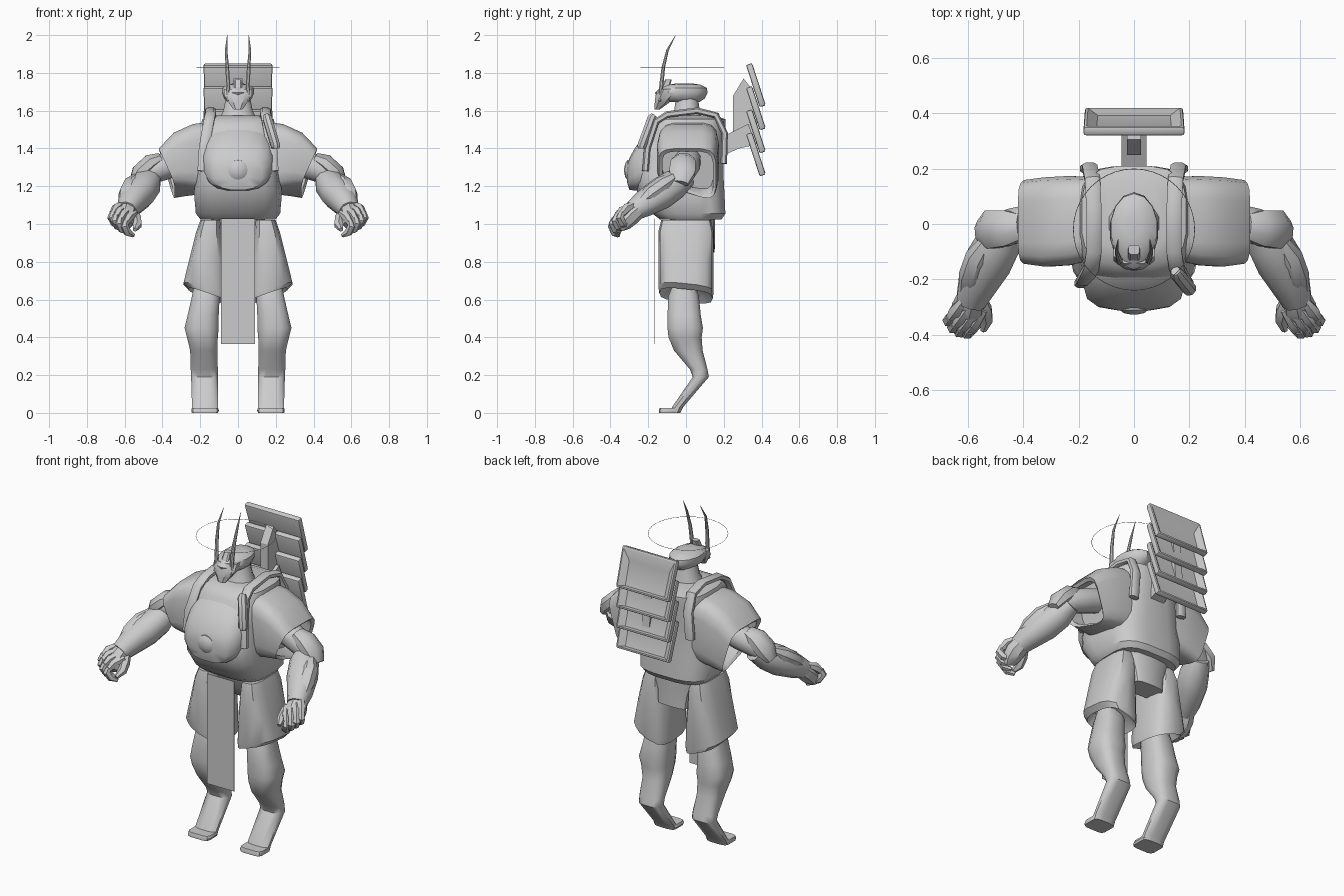
import bpy, bmesh, math
from mathutils import Vector, Matrix

if "Cube" in bpy.data.objects:
    bpy.data.objects.remove(bpy.data.objects["Cube"])

grey = bpy.data.materials.new("plain grey")
grey.diffuse_color = (0.6, 0.6, 0.6, 1)
grey.use_nodes = True
grey.node_tree.nodes["Principled BSDF"].inputs["Base Color"].default_value = grey.diffuse_color


def finish(name, bm, angle=35, mirror=False):
    bmesh.ops.recalc_face_normals(bm, faces=bm.faces)
    me = bpy.data.meshes.new(name)
    bm.to_mesh(me)
    bm.free()
    me.materials.append(grey)
    ob = bpy.data.objects.new(name, me)
    bpy.context.collection.objects.link(ob)
    bpy.ops.object.select_all(action='DESELECT')
    ob.select_set(True)
    bpy.context.view_layer.objects.active = ob
    bpy.ops.object.shade_smooth_by_angle(angle=math.radians(angle))
    if mirror:
        m = ob.modifiers.new("mirror", 'MIRROR')
        m.use_mirror_merge = False
    return ob


def skin(bm, rings, caps=(True, True)):
    """Join rings of points into a surface."""
    vs = [[bm.verts.new(p) for p in r] for r in rings]
    n = len(vs[0])
    for a, b in zip(vs, vs[1:]):
        for i in range(n):
            j = (i + 1) % n
            bm.faces.new((a[i], a[j], b[j], b[i]))
    if caps[0]:
        bm.faces.new(vs[0])
    if caps[1]:
        bm.faces.new(vs[-1])


def oval(n, power):
    """Unit rounded-square outline."""
    out = []
    for i in range(n):
        a = 2 * math.pi * (i + .5) / n
        c, s = math.cos(a), math.sin(a)
        out.append((math.copysign(abs(c) ** power, c), math.copysign(abs(s) ** power, s)))
    return out


def stack(name, rows, n=16, power=.8, mirror=False, angle=35, caps=(True, True)):
    """Rows are (z, x0, x1, y0, y1)."""
    bm = bmesh.new()
    skin(bm, [[((x0 + x1) / 2 + u * (x1 - x0) / 2, (y0 + y1) / 2 + v * (y1 - y0) / 2, z)
               for u, v in oval(n, power)] for z, x0, x1, y0, y1 in rows], caps)
    return finish(name, bm, angle, mirror)


def add_tube(bm, path, radii, n=8, side=(1, 0, 0), power=1):
    """Sweep along a path; radii are (along side, across side)."""
    pts = [Vector(p) for p in path]
    rings = []
    for i, p in enumerate(pts):
        d = (pts[min(i + 1, len(pts) - 1)] - pts[max(i - 1, 0)]).normalized()
        s = Vector(side)
        s = (s - d * s.dot(d)).normalized()
        t = d.cross(s)
        r = radii[i] if isinstance(radii, list) else radii
        a, b = r if isinstance(r, tuple) else (r, r)
        rings.append([p + s * u * a + t * v * b for u, v in oval(n, power)])
    skin(bm, rings)


def tube(name, path, radii, n=8, side=(1, 0, 0), power=1, mirror=False, angle=40):
    bm = bmesh.new()
    add_tube(bm, path, radii, n, side, power)
    return finish(name, bm, angle, mirror)


def extrude_x(name, outline, x0, x1, mirror=False):
    """Side outline of (y, z) points, given depth in x."""
    bm = bmesh.new()
    skin(bm, [[(x, y, z) for y, z in outline] for x in (x0, x1)])
    return finish(name, bm, 30, mirror)


# Torso and belly
stack("torso", [(1.025, -.2, .2, -.14, .19), (1.055, -.225, .225, -.18, .21),
                (1.17, -.235, .235, -.26, .205), (1.26, -.22, .22, -.275, .2),
                (1.4, -.205, .205, -.235, .2), (1.52, -.2, .2, -.185, .21),
                (1.555, -.19, .19, -.15, .21), (1.575, -.11, .11, -.1, .15)], 20, .6)
# Chest shell, leaning forward at its lower edge
bm = bmesh.new()
skin(bm, [[(u * w, y, z + v * h) for u, v in oval(16, .75)] for y, w, h, z in
          ((-.12, .195, .185, 1.35), (-.2, .192, .158, 1.338), (-.27, .172, .115, 1.29),
           (-.3, .13, .085, 1.265), (-.312, .06, .045, 1.265))])
finish("chest_shell", bm, 40)
# Round chest boss
bm = bmesh.new()
skin(bm, [[(r * math.cos(i * math.pi / 8), y, 1.285 + r * math.sin(i * math.pi / 8))
           for i in range(16)] for y, r in ((-.27, .056), (-.31, .053), (-.322, .036), (-.327, .012))])
finish("chest_boss", bm, 50)

# Neck, brimmed helmet and beak
stack("neck", [(1.54, -.11, .11, -.09, .09), (1.6, -.08, .08, -.065, .075),
               (1.7, -.06, .06, -.05, .06)], 12, .9)
stack("helmet", [(1.645, -.05, .05, -.09, .07), (1.665, -.075, .075, -.15, .1),
                 (1.695, -.088, .088, -.165, .115), (1.72, -.085, .085, -.14, .11),
                 (1.738, -.06, .06, -.09, .075), (1.744, -.025, .025, -.05, .03)], 14, 1)
stack("beak", [(1.605, -.025, .025, -.168, -.14), (1.64, -.05, .05, -.168, -.09),
               (1.68, -.078, .078, -.165, -.05), (1.715, -.078, .078, -.145, -.04)], 8, .8)
stack("crest", [(1.7, -.025, .025, -.145, -.09), (1.765, -.02, .02, -.11, -.075)], 8, .5)
tube("horn", [(.055, -.14, 1.65), (.052, -.13, 1.74), (.057, -.12, 1.83), (.063, -.098, 1.92),
              (.057, -.055, 2.0)], [.008, .012, .01, .007, .001], 8, mirror=True)

# Thin halo
bpy.ops.mesh.primitive_torus_add(major_segments=40, minor_segments=4, major_radius=.219,
                                 minor_radius=.0012, location=(0, -.02, 1.83))
halo = bpy.context.object
halo.name = "halo"
halo.data.materials.append(grey)

# Wide open sleeves, slanted outward at the cuff and cut higher in front
bm = bmesh.new()
sleeve = []
for xt, zt, xb, zb, y0, y1, lift in (
        (.14, 1.545, .16, 1.15, -.13, .17, .02), (.24, 1.53, .22, 1.14, -.15, .175, .05),
        (.34, 1.485, .28, 1.125, -.155, .17, .08), (.42, 1.4, .335, 1.115, -.145, .16, .1),
        (.405, 1.385, .325, 1.13, -.125, .145, .1), (.3, 1.45, .25, 1.17, -.125, .145, .06)):
    sleeve.append([((xt + xb) / 2 + v * (xt - xb) / 2, (y0 + y1) / 2 + u * (y1 - y0) / 2,
                    (zt + zb) / 2 + v * (zt - zb) / 2 + lift * (1 - v) * (1 - u) / 4)
                   for u, v in oval(16, .45)])
skin(bm, sleeve)
finish("sleeve", bm, 40, True)

# Arms
tube("upper_arm", [(.28, .01, 1.34), (.36, .005, 1.315), (.44, -.01, 1.285), (.5, -.025, 1.25)],
     [.07, .072, .068, .055], 10, (0, 1, 0), mirror=True)
tube("elbow_guard", [(.41, -.01, 1.35), (.46, -.015, 1.325), (.52, -.02, 1.27), (.555, -.03, 1.215)],
     [(.05, .03), (.07, .05), (.075, .05), (.045, .025)], 8, (0, 1, 0), mirror=True)
tube("forearm", [(.46, .01, 1.255), (.485, -.06, 1.21), (.525, -.135, 1.16), (.57, -.225, 1.105),
                 (.59, -.28, 1.07)], [.055, .08, .085, .07, .055], 10, (1, 0, 0), .9, True)
tube("bracer", [(.52, -.06, 1.245), (.555, -.12, 1.205), (.58, -.19, 1.155), (.6, -.24, 1.11)],
     [(.035, .03), (.055, .05), (.055, .05), (.035, .03)], 8, (1, -.4, 0), mirror=True)

# Fist: palm, curled fingers and thumb, turned outward
tube("palm", [(.585, -.25, 1.085), (.597, -.295, 1.05), (.603, -.335, 1.01), (.597, -.355, .985)],
     [.05, (.062, .058), (.058, .05), (.045, .03)], 8, (1, .6, 0), mirror=True)
bm = bmesh.new()
for i in range(4):
    x, y, z = .56 + i * .027, -.345 - .012 * (i in (1, 2)), 1.0 + .016 * i
    add_tube(bm, [(x, y + .06, z + .06), (x + .004, y, z + .035), (x + .006, y - .03, z + .005)],
             [.014, .026, .018], 6)
    add_tube(bm, [(x + .006, y - .03, z + .015), (x + .006, y - .042, z - .012),
                  (x, y - .02, z - .045), (x - .015, y + .015, z - .06)],
             [.016, .023, .022, .012], 6)
bmesh.ops.rotate(bm, verts=bm.verts, cent=(.595, -.33, 1), matrix=Matrix.Rotation(math.radians(33), 3, 'Z'))
add_tube(bm, [(.555, -.27, 1.06), (.54, -.31, 1.03), (.533, -.345, .995), (.545, -.385, .97)],
         [.022, .03, .026, .012], 6)
finish("fingers", bm, 40, True)

# Shoulder straps and the canister on one strap
tube("pack_strap", [(.187, -.215, 1.28), (.18, -.205, 1.4), (.155, -.16, 1.54), (.145, -.1, 1.58),
                    (.145, .06, 1.6), (.15, .16, 1.575), (.16, .205, 1.48), (.168, .2, 1.32)],
     (.029, .018), 8, power=.7, mirror=True)
tube("strap_canister", [(.15, -.17, 1.575), (.155, -.18, 1.56), (.2, -.235, 1.41), (.2, -.235, 1.4)],
     [.018, .026, .026, .02], 8)

# Pack post and bracket
extrude_x("pack_bracket", [(.17, 1.35), (.17, 1.45), (.33, 1.53), (.37, 1.42), (.28, 1.4)], -.045, .045)
extrude_x("pack_post", [(.25, 1.47), (.25, 1.68), (.305, 1.77), (.36, 1.7), (.385, 1.42)], -.025, .025)

# Four slanted trays with rounded rims and sunken backs
for k in range(4):
    bm = bmesh.new()
    bmesh.ops.create_cube(bm, size=1)
    bmesh.ops.scale(bm, vec=(.365, .034, .235), verts=bm.verts)
    for v in bm.verts:
        if v.co.z < 0:
            v.co.x *= .97
    rim = list(bm.edges)
    back = [f for f in bm.faces if f.calc_center_median().y > .01]
    bmesh.ops.inset_region(bm, faces=back, thickness=.016)
    bmesh.ops.inset_region(bm, faces=back, thickness=.05, depth=-.026)
    for v in back[0].verts:
        v.co.z -= .03
    bmesh.ops.bevel(bm, geom=[e for e in rim if e.is_valid], offset=.009, segments=2,
                    profile=.5, affect='EDGES')
    bmesh.ops.transform(bm, verts=bm.verts, matrix=Matrix.Translation((0, .37, 1.735 - k * .122))
                        @ Matrix.Rotation(math.radians(18), 4, 'X'))
    finish("pack_tray_%d" % (k + 1), bm, 30)

# Pelvis block, short trousers and the front cloth
stack("pelvis", [(.85, -.1, .1, .02, .152), (.93, -.11, .11, -.06, .153),
                 (1.04, -.15, .15, -.09, .155)], 14, .5)
bm = bmesh.new()
skin(bm, [[((x0 + x1) / 2 + u * (x1 - x0) / 2, v * .146 * d, z + slant * u - .015 * v * (z < .7))
           for u, v in oval(14, .65)] for z, x0, x1, slant, d in
          ((.68, .1, .23, .03, .7), (.62, .06, .262, .035, .97), (.65, .055, .29, .035, 1),
           (.82, .065, .258, 0, 1), (.96, .085, .222, 0, 1), (1.02, .09, .2, 0, .9))])
finish("trouser_leg", bm, 40, True)
extrude_x("front_cloth", [(-.166, 1.03), (-.166, .365), (-.164, .365), (-.164, 1.03)], -.09, .09)

# Back-bent lower legs and flat feet
stack("lower_leg", [(.0, .105, .245, -.085, -.03), (.03, .105, .245, -.075, -.015),
                    (.19, .105, .25, .035, .122), (.23, .105, .252, .02, .115),
                    (.33, .108, .255, -.065, .09), (.4, .105, .272, -.095, .085),
                    (.45, .1, .285, -.1, .092), (.52, .1, .268, -.1, .08),
                    (.62, .095, .245, -.095, .07), (.68, .09, .235, -.07, .05)], 12, .7, True, 45)
stack("foot", [(0, .105, .245, -.145, -.035), (.012, .1, .248, -.145, -.03),
               (.026, .105, .245, -.14, -.03)], 12, .4, True)
